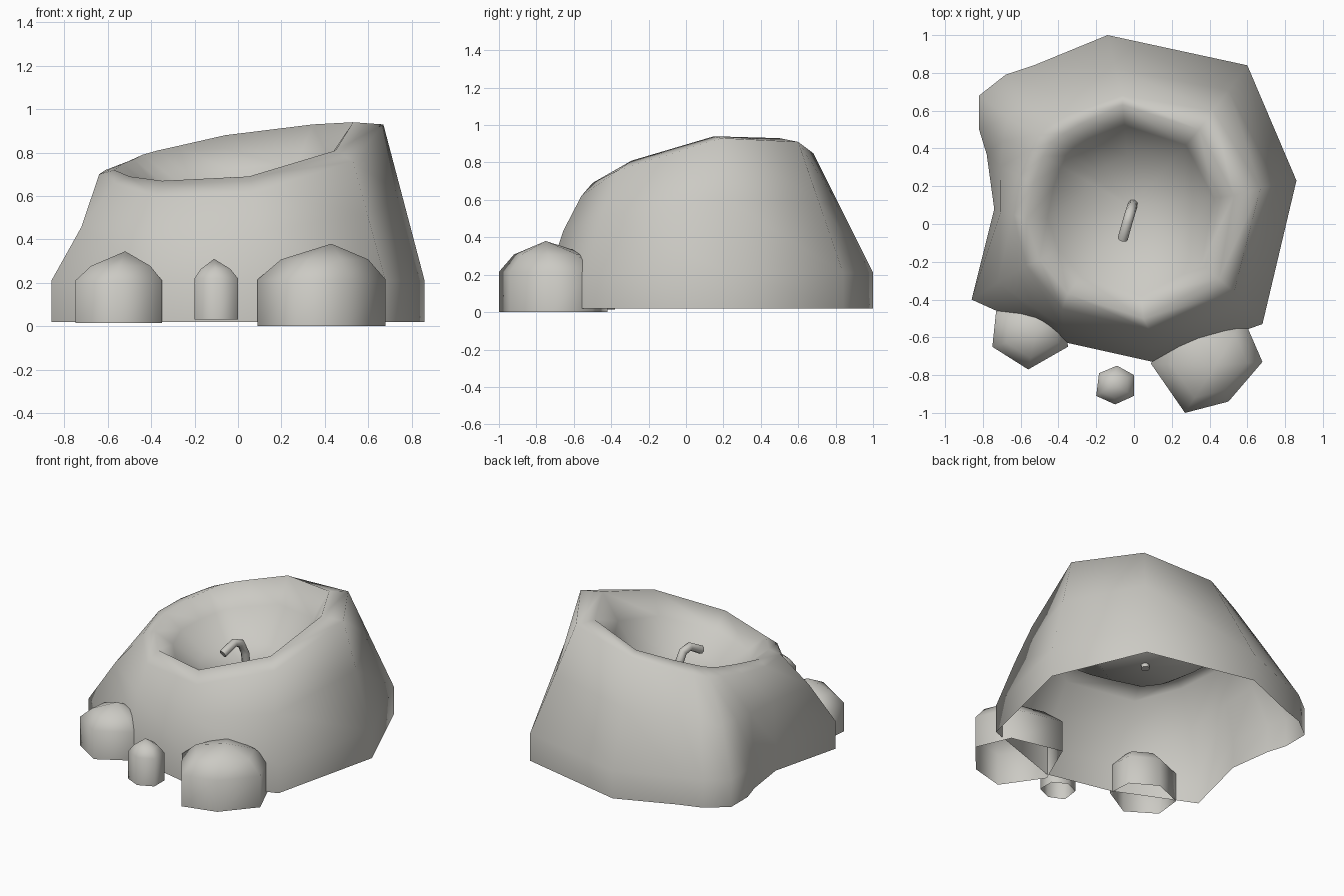
import bpy, bmesh, math
from mathutils import Vector

if "Cube" in bpy.data.objects:
    bpy.data.objects.remove(bpy.data.objects["Cube"])

stone = bpy.data.materials.new("warm grey stone")
stone.diffuse_color = (0.60, 0.59, 0.55, 1)
stone.use_nodes = True
stone.node_tree.nodes["Principled BSDF"].inputs["Base Color"].default_value = stone.diffuse_color


def finish(obj, angle):
    obj.data.materials.append(stone)
    bpy.ops.object.select_all(action='DESELECT')
    obj.select_set(True)
    bpy.context.view_layer.objects.active = obj
    bpy.ops.object.shade_smooth_by_angle(angle=math.radians(angle))


def loft(name, rings, tip, angle=150):
    """Skin stacked rings of equal length and close the end at a tip point."""
    bm = bmesh.new()
    rows = [[bm.verts.new(p) for p in r] for r in rings]
    n = len(rows[0])
    end = bm.verts.new(tip)
    for i in range(n):
        j = (i + 1) % n
        for a, b in zip(rows, rows[1:]):
            bm.faces.new((a[i], a[j], b[j], b[i]))
        bm.faces.new((rows[-1][i], rows[-1][j], end))
    bmesh.ops.recalc_face_normals(bm, faces=bm.faces)
    # open shell: make the outer wall face outwards
    bm.faces.ensure_lookup_table()
    f = bm.faces[0]
    mid = sum((v.co for v in rows[0]), Vector()) / n
    if (f.calc_center_median() - mid).dot(f.normal) < 0:
        bmesh.ops.reverse_faces(bm, faces=bm.faces)
    me = bpy.data.meshes.new(name)
    bm.to_mesh(me)
    bm.free()
    obj = bpy.data.objects.new(name, me)
    bpy.context.collection.objects.link(obj)
    finish(obj, angle)
    return obj


def mix(a, b, t):
    return [Vector(p).lerp(Vector(q), t) for p, q in zip(a, b)]


# Boulder basin: foot outline, outer shoulder and tilted rim, column by column
foot = [(-.14, 1), (.6, .84), (.86, .23), (.68, -.53), (.1, -.73), (-.35, -.63),
        (-.86, -.4), (-.74, .08), (-.78, .37), (-.82, .5), (-.82, .68), (-.68, .79), (-.53, .84)]
shoulder = [(-.06, .68, .85), (.42, .60, .91), (.67, .19, .93), (.53, -.36, .76),
            (.08, -.56, .62), (-.38, -.45, .60), (-.57, -.22, .66), (-.64, .05, .70),
            (-.61, .25, .72), (-.55, .39, .74), (-.51, .47, .75), (-.43, .53, .77), (-.34, .58, .79)]
rim = [(-.06, .63, .88), (.345, .50, .93), (.53, .15, .94), (.45, -.29, .81),
       (.05, -.50, .69), (-.35, -.37, .67), (-.50, -.19, .69), (-.57, .02, .72),
       (-.53, .22, .75), (-.48, .36, .77), (-.44, .43, .79), (-.37, .48, .81), (-.28, .53, .83)]
low = [(x, y, .02) for x, y in foot]
knee = [(x, y, .21) for x, y in foot]
waist = mix(knee, shoulder, .55)
for p in waist:  # slight belly on the front and left
    p.x *= 1.03 if p.x < 0 else 1
    p.y *= 1.03 if p.y < 0 else 1
rings = [low, knee, waist, shoulder, rim]

# Hollow of the bowl: wall down to a small, nearly level floor
floor = Vector((-.01, .09, .47))
for size, drop in ((.80, .38), (.50, .88)):
    rings.append([(floor.x + (x - floor.x) * size, floor.y + (y - floor.y) * size,
                   z + (floor.z - z) * drop) for x, y, z in rim])
loft("boulder_basin", rings, floor)


# Small rocks: straight sided prisms with domed tops
def rock(name, outline, base, side, tip, bulge):
    top = Vector(tip)
    ring = [Vector((x, y, side)) for x, y in outline]
    dome = [p.lerp(top, .32) + Vector((0, 0, bulge)) for p in ring]
    loft(name, [[(x, y, base) for x, y in outline], ring, dome], tip)


rock("right_rock", [(.27, -1), (.5, -.94), (.68, -.73), (.58, -.5), (.23, -.42), (.09, -.74)],
     0, .215, (.43, -.75, .38), .04)
rock("left_rock", [(-.75, -.65), (-.56, -.77), (-.35, -.65), (-.36, -.48), (-.53, -.38), (-.73, -.46)],
     .015, .21, (-.52, -.58, .345), .025)
rock("small_rock", [(-.2, -.91), (-.1, -.955), (0, -.91), (0, -.80), (-.09, -.75), (-.185, -.79)],
     .03, .22, (-.11, -.85, .31), .015)

# Bent water spout
path = [(-.005, .105, .45), (-.01, .09, .57), (-.02, .06, .64), (-.035, .01, .66), (-.06, -.08, .61)]
cu = bpy.data.curves.new("water_spout", 'CURVE')
cu.dimensions = '3D'
cu.bevel_depth = .027
cu.bevel_resolution = 2
cu.use_fill_caps = True
sp = cu.splines.new('POLY')
sp.points.add(len(path) - 1)
for pt, co in zip(sp.points, path):
    pt.co = (*co, 1)
tmp = bpy.data.objects.new("water_spout_curve", cu)
bpy.context.collection.objects.link(tmp)
bpy.context.view_layer.update()
me = bpy.data.meshes.new_from_object(tmp.evaluated_get(bpy.context.evaluated_depsgraph_get()))
bpy.data.objects.remove(tmp)
spout = bpy.data.objects.new("water_spout", me)
bpy.context.collection.objects.link(spout)
me.materials.clear()
finish(spout, 60)
